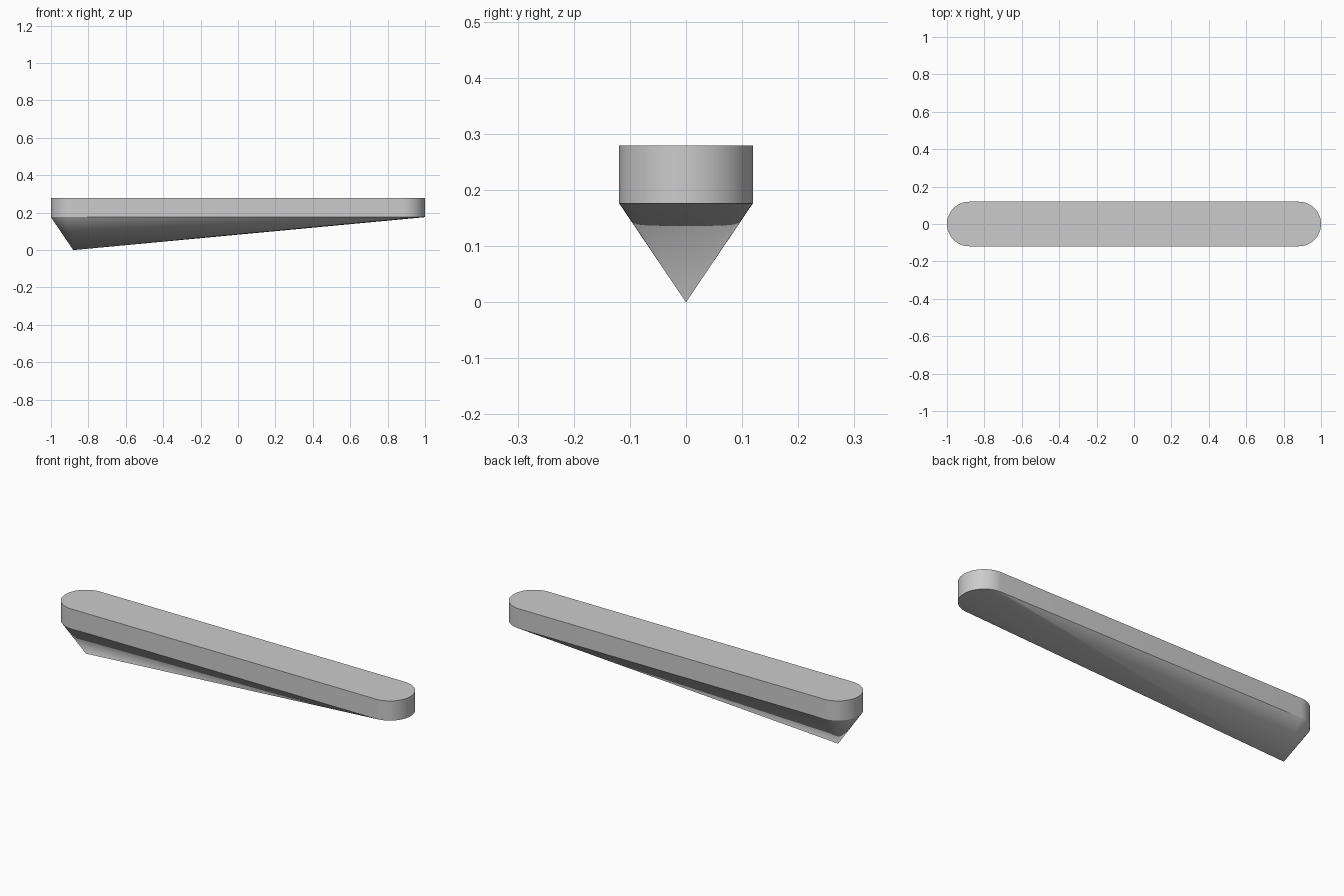
import bpy, bmesh, math

cube = bpy.data.objects.get("Cube")
if cube:
    bpy.data.objects.remove(cube, do_unlink=True)

RADIUS, CENTRE = 0.119, 0.881
RIM_Z, TOP_Z = 0.176, 0.279
STEPS = 24

# Plain grey finish
grey = bpy.data.materials.new("plain_grey")
grey.use_nodes = True
colour = (0.6, 0.6, 0.6, 1)
grey.diffuse_color = colour
grey.node_tree.nodes["Principled BSDF"].inputs["Base Color"].default_value = colour


def rounded_outline():
    """Outline of a bar with half-round ends, counterclockwise."""
    points = []
    for side in (1, -1):
        for i in range(STEPS + 1):
            a = math.pi * (i / STEPS - 0.5)
            points.append((side * (CENTRE + RADIUS * math.cos(a)),
                           side * RADIUS * math.sin(a)))
    return points


# Round-ended bar whose underside tapers to a point near the right end
bm = bmesh.new()
outline = rounded_outline()
rim = [bm.verts.new((x, y, RIM_Z)) for x, y in outline]
top = [bm.verts.new((x, y, TOP_Z)) for x, y in outline]
tip = bm.verts.new((-CENTRE, 0, 0))
bm.faces.new(top)
for i in range(len(rim)):
    j = (i + 1) % len(rim)
    bm.faces.new((rim[i], rim[j], top[j], top[i]))
    bm.faces.new((rim[j], rim[i], tip))
bmesh.ops.recalc_face_normals(bm, faces=bm.faces)

mesh = bpy.data.meshes.new("tapered_bar")
bm.to_mesh(mesh)
bm.free()
mesh.materials.append(grey)
bar = bpy.data.objects.new("tapered_bar", mesh)
bpy.context.collection.objects.link(bar)

# Smooth round ends with crisp rims
bpy.ops.object.select_all(action="DESELECT")
bar.select_set(True)
bpy.context.view_layer.objects.active = bar
bpy.ops.object.shade_smooth_by_angle(angle=math.radians(30))
